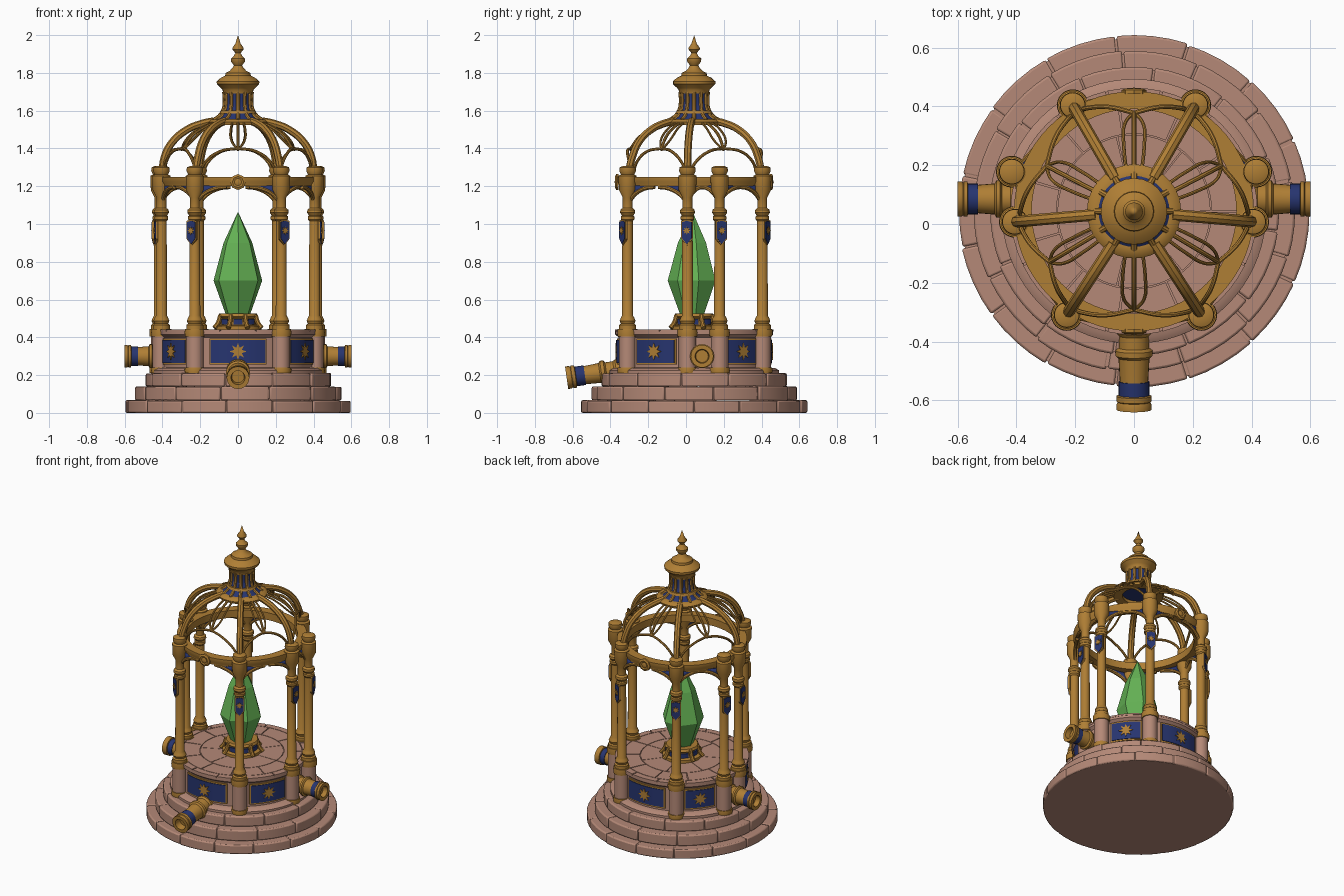
import bpy, bmesh, math, random
from mathutils import Vector, Matrix

random.seed(4)
if "Cube" in bpy.data.objects:
    bpy.data.objects.remove(bpy.data.objects["Cube"])

CY = 0.043  # y of the pavilion axis


def material(name, col):
    m = bpy.data.materials.new(name)
    m.use_nodes = True
    m.diffuse_color = (*col, 1)
    m.node_tree.nodes["Principled BSDF"].inputs["Base Color"].default_value = (*col, 1)
    return m


GOLD = material("gold", (0.43, 0.21, 0.035))
STONE = material("pink stone", (0.46, 0.25, 0.185))
BLUE = material("deep blue", (0.02, 0.035, 0.16))
GREEN = material("green crystal", (0.13, 0.45, 0.09))


def polar(r, deg, z):
    a = math.radians(deg)
    return Vector((r * math.cos(a), CY + r * math.sin(a), z))


def outward(r, deg, z):
    """Matrix with local x sideways, y up and z away from the axis."""
    a = math.radians(deg)
    c, s = math.cos(a), math.sin(a)
    p = polar(r, deg, z)
    return Matrix(((-s, 0, c, p.x), (c, 0, s, p.y), (0, 1, 0, p.z), (0, 0, 0, 1)))


def add(name, bm, mat, matrix=None):
    bmesh.ops.remove_doubles(bm, verts=bm.verts, dist=1e-5)
    bmesh.ops.recalc_face_normals(bm, faces=bm.faces)
    me = bpy.data.meshes.new(name)
    bm.to_mesh(me)
    bm.free()
    me.materials.append(mat)
    ob = bpy.data.objects.new(name, me)
    if matrix:
        ob.matrix_world = matrix
    bpy.context.collection.objects.link(ob)
    return ob


def lathe(name, profile, mat, matrix=Matrix.Translation((0, CY, 0)), seg=24, closed=False):
    """Revolve (radius, height) points around local z."""
    bm = bmesh.new()
    rings = [[bm.verts.new((r * math.cos(math.tau * i / seg), r * math.sin(math.tau * i / seg), z))
              for i in range(seg)] for r, z in profile]
    pairs = list(zip(rings, rings[1:])) + ([(rings[-1], rings[0])] if closed else [])
    for lo, hi in pairs:
        for i in range(seg):
            j = (i + 1) % seg
            bm.faces.new((lo[i], lo[j], hi[j], hi[i]))
    return add(name, bm, mat, matrix)


def arc_block(name, r0, r1, z0, z1, a0, a1, mat, bevel=0):
    """Curved block between two radii, heights and angles."""
    bm = bmesh.new()
    n = max(2, int((a1 - a0) / 5))
    rows = [[bm.verts.new(polar(r, a0 + (a1 - a0) * i / n, z))
             for r, z in ((r0, z0), (r1, z0), (r1, z1), (r0, z1))] for i in range(n + 1)]
    for p, q in zip(rows, rows[1:]):
        for k in range(4):
            m = (k + 1) % 4
            bm.faces.new((p[k], p[m], q[m], q[k]))
    bm.faces.new(rows[0])
    bm.faces.new(rows[-1])
    ob = add(name, bm, mat)
    if bevel:
        mod = ob.modifiers.new("soft edge", "BEVEL")
        mod.width, mod.segments = bevel, 2
    return ob


def plate(name, pts, thick, mat, matrix):
    bm = bmesh.new()
    f = bm.faces.new([bm.verts.new((x, y, 0)) for x, y in pts])
    ext = bmesh.ops.extrude_face_region(bm, geom=[f])["geom"]
    bmesh.ops.translate(bm, vec=(0, 0, thick), verts=[v for v in ext if isinstance(v, bmesh.types.BMVert)])
    return add(name, bm, mat, matrix)


def star(name, size, matrix):
    pts = [(size * (1, 0.5)[i % 2] * math.sin(math.pi * i / 8),
            size * (1, 0.5)[i % 2] * math.cos(math.pi * i / 8)) for i in range(16)]
    return plate(name, pts, 0.007, GOLD, matrix)


def tube(name, pts, r, mat=GOLD):
    cu = bpy.data.curves.new(name, "CURVE")
    cu.dimensions = "3D"
    cu.bevel_depth, cu.bevel_resolution, cu.resolution_u, cu.use_fill_caps = r, 2, 5, True
    sp = cu.splines.new("BEZIER")
    sp.bezier_points.add(len(pts) - 1)
    for b, p in zip(sp.bezier_points, pts):
        b.co = p
        b.handle_left_type = b.handle_right_type = "AUTO"
    tmp = bpy.data.objects.new(name + "_path", cu)
    bpy.context.collection.objects.link(tmp)
    me = bpy.data.meshes.new_from_object(tmp.evaluated_get(bpy.context.evaluated_depsgraph_get()))
    bpy.data.objects.remove(tmp)
    me.name = name
    me.materials.clear()
    me.materials.append(mat)
    bpy.context.collection.objects.link(bpy.data.objects.new(name, me))


# Stepped base: solid cores with a ring of worn blocks on each
for k, (r, z0, z1, n) in enumerate([(0.597, 0, 0.066, 15), (0.545, 0.066, 0.14, 13), (0.492, 0.14, 0.21, 12)]):
    lathe("step_core", [(0, z0), (r - 0.008, z0), (r - 0.008, z1 - 0.004), (0, z1 - 0.004)], STONE, seg=72)
    for i in range(n):
        a = 360 * i / n + 11 * k
        arc_block("step_block", r - 0.12, r + random.uniform(-0.003, 0.003), z0, z1 + random.uniform(-0.003, 0.002),
                  a + 0.25, a + 360 / n - 0.25, STONE, 0.008)

# Plinth drum with foot, brim and paved floor
lathe("plinth", [(0, 0.2), (0.45, 0.2), (0.45, 0.225), (0.43, 0.237), (0.4, 0.24), (0.4, 0.4), (0.418, 0.415),
                 (0.418, 0.436), (0, 0.436)], STONE, seg=72)
for r0, r1, n in [(0.12, 0.26, 7), (0.264, 0.375, 11), (0.379, 0.42, 14)]:
    for i in range(n):
        arc_block("floor_slab", r0, r1, 0.43, 0.442, 360 * i / n + 0.5, 360 * (i + 1) / n - 0.5, STONE)

# Columns: right-hand angles and radii, then their mirror images
right = [(-57, 0.42), (-5, 0.407), (18, 0.437), (60, 0.417)]
columns = right + [(180 - a, r) for a, r in reversed(right)]
shield = [(-0.026, 0.055), (0, 0.062), (0.026, 0.055), (0.026, -0.03), (0, -0.062), (-0.026, -0.03)]
for a, r in columns:
    at = Matrix.Translation(polar(r, a, 0))
    lathe("pedestal", [(0, 0.2), (0.046, 0.2), (0.046, 0.42), (0, 0.42)], STONE, at)
    for z0, z1 in ((0.21, 0.24), (0.405, 0.445)):
        lathe("pedestal_band", [(0, z0), (0.052, z0), (0.054, (z0 + z1) / 2), (0.052, z1), (0, z1)], GOLD, at)
    lathe("column", [(0, 0.44), (0.045, 0.44), (0.045, 0.465), (0.036, 0.472), (0.042, 0.487), (0.036, 0.503),
                     (0.029, 0.515), (0.028, 1.015), (0.036, 1.025), (0.036, 1.04), (0.03, 1.045), (0.04, 1.06),
                     (0.038, 1.075), (0.026, 1.085), (0.026, 1.14), (0.046, 1.18), (0.048, 1.255), (0.035, 1.262),
                     (0.044, 1.28), (0.042, 1.3), (0.025, 1.307), (0, 1.307)], GOLD, at)
    plate("shield_rim", [(x * 1.2, y * 1.12) for x, y in shield], 0.012, GOLD, outward(r + 0.02, a, 0.955))
    plate("shield", shield, 0.006, BLUE, outward(r + 0.03, a, 0.955))
    star("shield_star", 0.022, outward(r + 0.033, a, 0.965))

# Ring beam on the columns
lathe("ring_beam", [(0.348, 1.2), (0.398, 1.2), (0.398, 1.21), (0.408, 1.225), (0.408, 1.25), (0.348, 1.25)],
      GOLD, seg=64, closed=True)

# Bays: arch brackets, blue spandrels, panels and medallions
for (a0, r0), (a1, r1) in zip(columns, columns[1:] + [(303, 0.42)]):
    mid, half = (a0 + a1) / 2, (a1 - a0) / 2
    span = min(half, 24)
    for a, r, side in ((a0, r0, 1), (a1, r1, -1)):
        arch = []
        for i in range(7):
            t = math.pi / 2 * i / 6
            arch.append(polar(r + (0.385 - r) * i / 6, a + side * span * (1 - math.cos(t)), 1.08 + 0.115 * math.sin(t)))
        tube("arch_bracket", arch, 0.011)
        bm = bmesh.new()
        low = [bm.verts.new(p) for p in arch]
        top = [bm.verts.new((p.x, p.y, 1.205)) for p in arch]
        for i in range(6):
            bm.faces.new((low[i], low[i + 1], top[i + 1], top[i]))
        add("spandrel", bm, BLUE).modifiers.new("thickness", "SOLIDIFY").thickness = 0.008
    if half < 15:
        continue
    w = half * 0.62
    arc_block("panel_frame", 0.39, 0.409, 0.255, 0.395, mid - w - 1.3, mid + w + 1.3, GOLD)
    arc_block("panel", 0.4, 0.413, 0.265, 0.385, mid - w, mid + w, BLUE)
    star("panel_star", 0.045, outward(0.41, mid, 0.325))
    if half > 28:
        lathe("medallion", [(0, 0), (0.042, 0), (0.042, 0.012), (0.03, 0.018), (0.02, 0.014), (0, 0.022)], GOLD,
              outward(0.4, mid, 1.222), seg=8)

# Dome: six heavy ribs, with a light rib and pointed arch between each pair
dome = [(0.392, 1.35), (0.35, 1.432), (0.27, 1.5), (0.19, 1.532), (0.13, 1.545)]
ribs = [(a, r) for a, r in columns if a not in (18, 162)]
for (a, r), (b, s) in zip(ribs, ribs[1:] + [(303, 0.42)]):
    tube("dome_rib", [polar(r - 0.005, a, 1.27)] + [polar(q, a, z) for q, z in dome], 0.02)
    m, h = (a + b) / 2, (b - a) / 2
    tube("light_rib", [polar(0.335, m, 1.4), polar(0.29, m, 1.46), polar(0.2, m, 1.515), polar(0.13, m, 1.54)], 0.008)
    for side in (-1, 1):
        tube("tracery_arch", [polar(0.39, m + side * h * 0.95, 1.27), polar(0.385, m + side * h * 0.8, 1.33),
                              polar(0.365, m + side * h * 0.45, 1.385), polar(0.335, m, 1.4)], 0.008)
        tube("crown_brace", [polar(0.15, m + side * h * 0.35, 1.535), polar(0.22, m + side * h * 0.3, 1.505),
                             polar(0.3, m + side * h * 0.2, 1.44), polar(0.337, m, 1.39)], 0.006)

# Lantern and finial
lathe("lantern_foot", [(0.1, 1.53), (0.155, 1.525), (0.16, 1.54), (0.145, 1.553), (0.125, 1.556), (0.1, 1.556)],
      GOLD, seg=36, closed=True)
drum = [(0.13, 1.55), (0.1, 1.57), (0.077, 1.605), (0.07, 1.65), (0.073, 1.7)]
lathe("lantern_drum", [(0, 1.55)] + drum + [(0, 1.7)], BLUE, seg=36)
for i in range(12):
    tube("lantern_rib", [polar(r, 30 * i, z) for r, z in drum], 0.011)
lathe("lantern_band", [(0.06, 1.585), (0.098, 1.585), (0.092, 1.6), (0.06, 1.6)], GOLD, seg=36, closed=True)
lathe("finial", [(0, 1.69), (0.078, 1.69), (0.082, 1.71), (0.09, 1.72), (0.112, 1.74), (0.113, 1.755), (0.09, 1.775),
                 (0.068, 1.785), (0.066, 1.8), (0.045, 1.81), (0.03, 1.825), (0.022, 1.84), (0.037, 1.86),
                 (0.038, 1.875), (0.022, 1.89), (0.014, 1.905), (0.03, 1.925), (0.03, 1.932), (0.014, 1.955),
                 (0, 2.0)], GOLD)

# Crystal on its stand
lathe("crystal_stand", [(0, 0.44), (0.125, 0.44), (0.125, 0.46), (0.1, 0.465), (0.095, 0.5), (0.108, 0.51),
                        (0.1, 0.525), (0.06, 0.525), (0, 0.505)], GOLD, seg=16)
for i in range(8):
    a = 45 * i
    arc_block("stand_inlay", 0.09, 0.104, 0.468, 0.497, a - 13 - 90, a + 13 - 90, BLUE)
    tube("stand_foot", [polar(0.135, a + 22.5, 0.45), polar(0.115, a + 22.5, 0.475), polar(0.1, a + 22.5, 0.518)], 0.013)
crystal = lathe("crystal", [(0, 0.5), (0.06, 0.505), (0.132, 0.7), (0.078, 0.9), (0, 1.065)], GREEN,
                Matrix.Translation((0, CY - 0.008, 0)) @ Matrix.Rotation(0.25, 4, "Z"), seg=7)


# Spouts: two at the sides and a longer one in front
def spout(name, start, end, r):
    d = Vector(end) - Vector(start)
    L = d.length
    m = Matrix.Translation(start) @ d.to_track_quat("Z", "Y").to_matrix().to_4x4()
    shape = [(0, 0), (1, 0), (1, 0.1), (0.86, 0.14), (0.86, 0.28), (1.06, 0.31), (1.06, 0.37), (0.88, 0.4),
             (0.8, 0.68), (0.8, 0.83), (1, 0.84), (1, 0.9), (0.93, 0.91), (1, 0.94), (1, 1), (0.62, 1),
             (0.55, 0.85), (0, 0.85)]
    lathe(name, [(r * q, L * t) for q, t in shape], GOLD, m)
    lathe(name + "_band", [(r * 0.75, L * 0.67), (r * 0.87, L * 0.67), (r * 0.87, L * 0.83), (r * 0.75, L * 0.83)],
          BLUE, m, closed=True)


for sx, label in ((1, "left"), (-1, "right")):
    spout(label + "_spout", (sx * 0.39, 0.085, 0.3), (sx * 0.6, 0.085, 0.3), 0.06)
spout("front_spout", (0, -0.34, 0.228), (0, -0.632, 0.186), 0.06)

# Smooth shading with sharp edges, crystal left faceted
for ob in bpy.context.scene.objects:
    ob.select_set(ob.type == "MESH" and ob != crystal)
    if ob.select_get():
        bpy.context.view_layer.objects.active = ob
bpy.ops.object.shade_smooth_by_angle(angle=math.radians(35))
